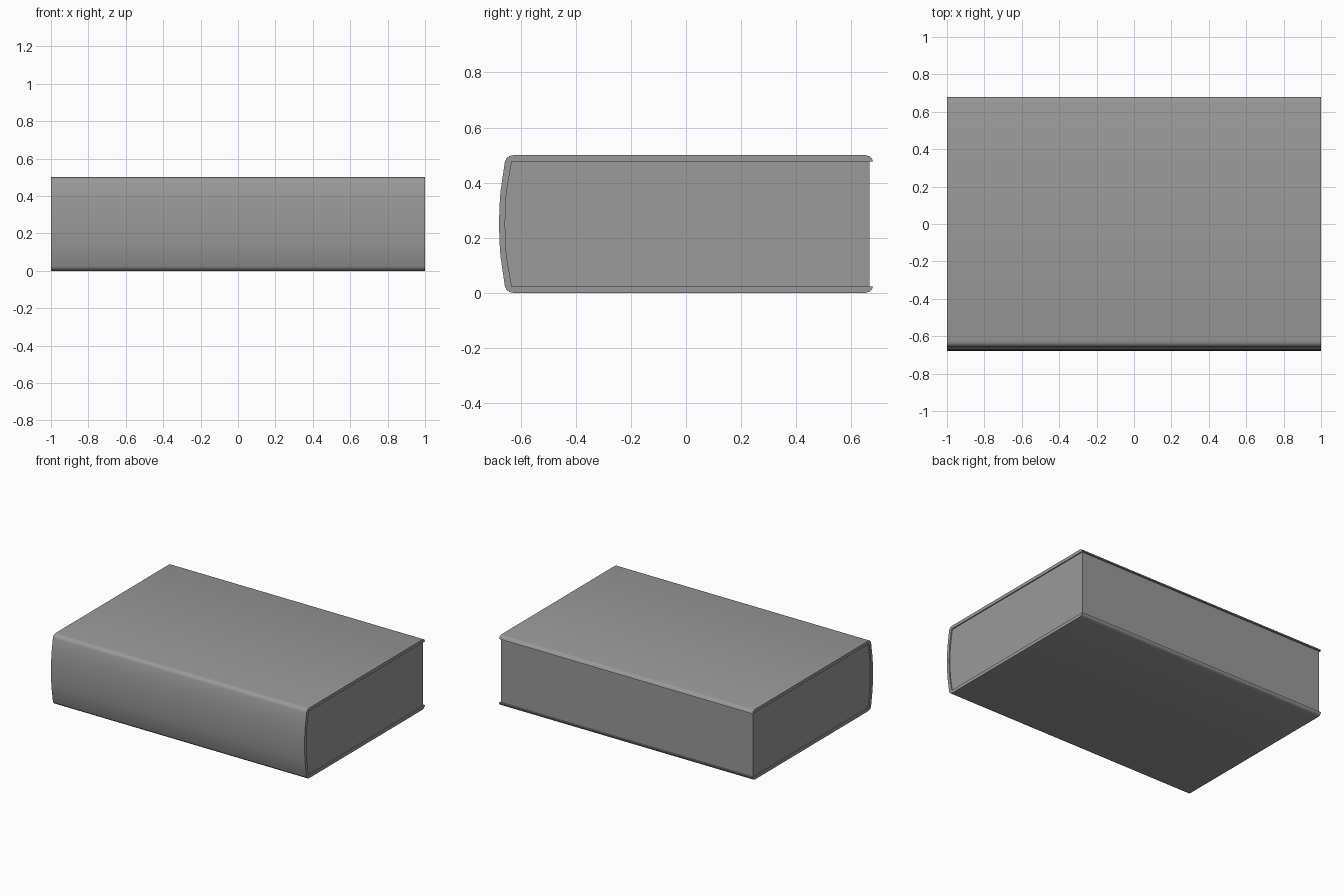
import bpy, bmesh, math

if "Cube" in bpy.data.objects:
    bpy.data.objects.remove(bpy.data.objects["Cube"])

MID = 0.25  # height of the mirror plane of the book

# Dark grey shared by cover and pages
grey = bpy.data.materials.new("dark_grey")
grey.diffuse_color = (0.32, 0.32, 0.32, 1)
grey.use_nodes = True
grey.node_tree.nodes["Principled BSDF"].inputs["Base Color"].default_value = grey.diffuse_color


def mirrored(upper):
    """Upper half points (y, z above middle), run down and mirrored below."""
    return upper + [(y, -z) for y, z in reversed(upper) if z > 0]


def extrude_profile(name, points, half_length, angle):
    bm = bmesh.new()
    face = bm.faces.new([bm.verts.new((-half_length, y, z + MID)) for y, z in points])
    ext = bmesh.ops.extrude_face_region(bm, geom=[face], use_keep_orig=True)
    verts = [v for v in ext["geom"] if isinstance(v, bmesh.types.BMVert)]
    bmesh.ops.translate(bm, verts=verts, vec=(2 * half_length, 0, 0))
    bmesh.ops.recalc_face_normals(bm, faces=bm.faces[:])
    mesh = bpy.data.meshes.new(name)
    bm.to_mesh(mesh)
    bm.free()
    mesh.materials.append(grey)
    obj = bpy.data.objects.new(name, mesh)
    bpy.context.collection.objects.link(obj)
    bpy.ops.object.select_all(action="DESELECT")
    obj.select_set(True)
    bpy.context.view_layer.objects.active = obj
    bpy.ops.object.shade_smooth_by_angle(angle=math.radians(angle))
    return obj


# Outer and inner outlines from the fore edge round the spine
outer = [(0.678, 0.227), (0.674, 0.238), (0.665, 0.246), (0.65, 0.25),
         (-0.625, 0.25), (-0.64, 0.247), (-0.651, 0.239), (-0.657, 0.226),
         (-0.673, 0.118), (-0.677, 0.06), (-0.678, 0)]
inner = [(0.678, 0.227), (-0.632, 0.227), (-0.651, 0.118), (-0.655, 0.06), (-0.656, 0)]

# Wrap-around hardcover
outline = mirrored(outer) + list(reversed(mirrored(inner)))[1:-1]
extrude_profile("cover", outline, 1.0, 40)

# Page block, slightly inset on the open sides
extrude_profile("pages", mirrored([(0.666, 0.227)] + inner[1:]), 0.993, 30)
